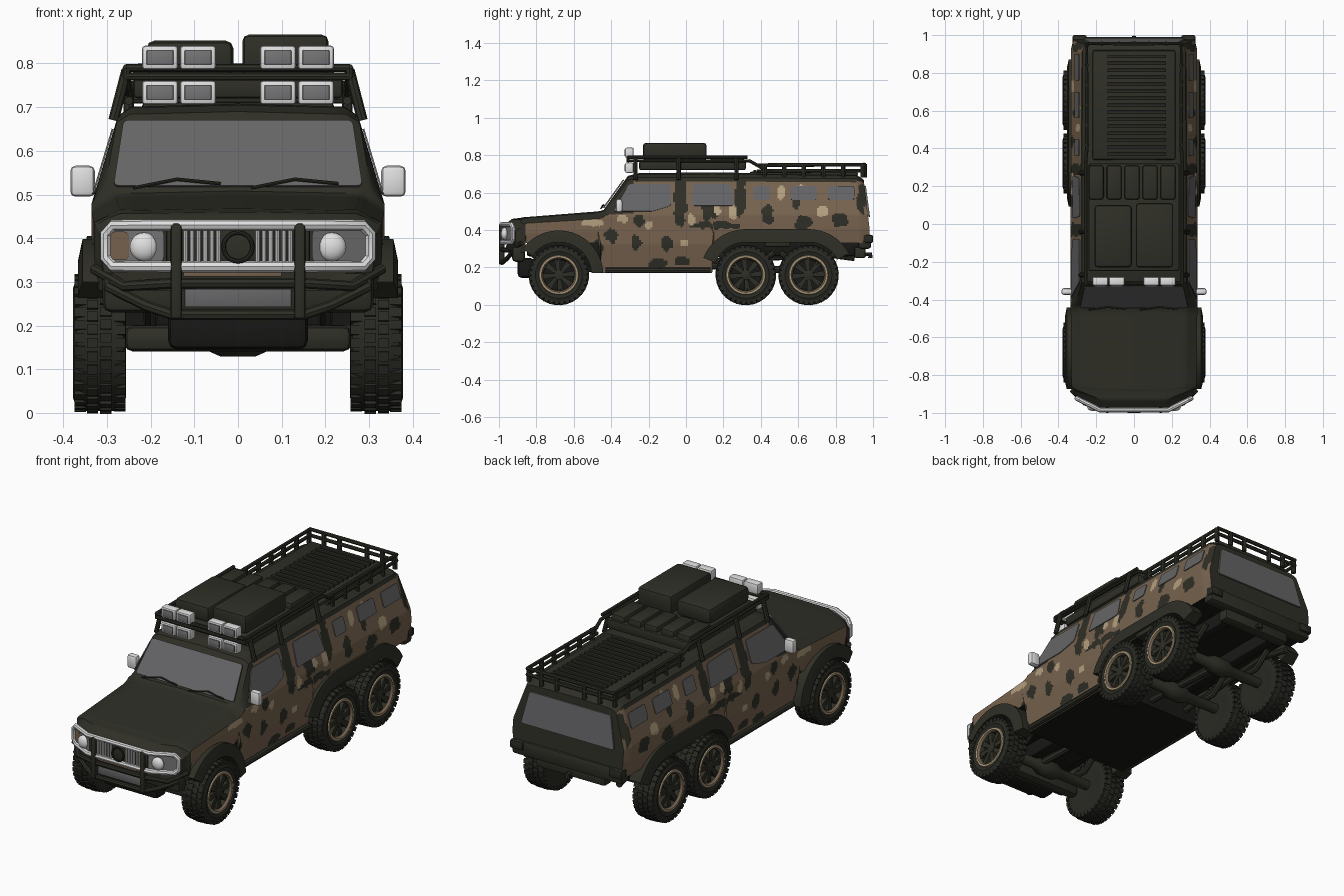
import bpy, bmesh, math
from mathutils import Matrix, Vector, noise
if "Cube" in bpy.data.objects:
    bpy.data.objects.remove(bpy.data.objects["Cube"])
def make_mat(name, *rgb):
    m = bpy.data.materials.new(name)
    m.use_nodes = True
    m.diffuse_color = (*rgb, 1)
    m.node_tree.nodes["Principled BSDF"].inputs["Base Color"].default_value = (*rgb, 1)
    return m
olive = make_mat("dark olive", .028, .028, .02)
brown = make_mat("camo brown", .185, .124, .077)
sand = make_mat("camo sand", .45, .35, .21)
glass = make_mat("grey glass", .13, .13, .135)
lens = make_mat("lamp lens", .18, .18, .185)
chrome = make_mat("bright metal", .75, .75, .75)
rubber = make_mat("tyre rubber", .022, .022, .017)
black = make_mat("underbody black", .009, .009, .008)
def smooth(ob, mirror, angle=35):
    bpy.ops.object.select_all(action="DESELECT")
    bpy.context.view_layer.objects.active = ob
    ob.select_set(True)
    if ob.type == "CURVE":
        bpy.ops.object.convert(target="MESH")
    bpy.ops.object.shade_smooth_by_angle(angle=math.radians(angle))
    if mirror:
        bpy.context.object.modifiers.new("mirror", "MIRROR")
def finish(name, bm, mats, mirror=False):
    bmesh.ops.recalc_face_normals(bm, faces=bm.faces)
    me = bpy.data.meshes.new(name)
    bm.to_mesh(me)
    for m in mats:
        me.materials.append(m)
    ob = bpy.data.objects.new(name, me)
    bpy.context.collection.objects.link(ob)
    smooth(ob, mirror)
def add_box(bm, lo, hi, xf=Matrix()):
    lo, hi = Vector(lo), Vector(hi)
    bmesh.ops.create_cube(bm, size=1, matrix=xf @ Matrix.Translation((lo + hi) / 2) @ Matrix.Diagonal((*(hi - lo), 1)))
def box(name, lo, hi, mat, mirror=False, bevel=.01):
    bm = bmesh.new()
    add_box(bm, lo, hi)
    bmesh.ops.bevel(bm, geom=bm.edges[:], offset=bevel, segments=2, affect="EDGES", profile=.5)
    finish(name, bm, [mat], mirror)
def tube(name, paths, r, mat, mirror=False, closed=False):
    cu = bpy.data.curves.new(name, "CURVE")
    cu.dimensions, cu.bevel_depth, cu.bevel_resolution, cu.use_fill_caps = "3D", r, 2, True
    for pts in paths:
        sp = cu.splines.new("POLY")
        sp.points.add(len(pts) - 1)
        sp.use_cyclic_u = closed
        for p, co in zip(sp.points, pts):
            p.co = (*co, 1)
    ob = bpy.data.objects.new(name, cu)
    bpy.context.collection.objects.link(ob)
    cu.materials.append(mat)
    smooth(ob, mirror)
def plate(name, pts, push, mat, mirror=False):
    bm = bmesh.new()
    bm.faces.new([bm.verts.new(p) for p in pts])
    bmesh.ops.bevel(bm, geom=bm.verts[:], offset=.012, segments=3, affect="VERTICES", profile=.5)
    ext = bmesh.ops.extrude_face_region(bm, geom=bm.faces[:])["geom"]
    bmesh.ops.translate(bm, vec=push, verts=[v for v in ext if isinstance(v, bmesh.types.BMVert)])
    finish(name, bm, [mat], mirror)
def lathe(name, prof, cy, cz, mats, bands, mirror=True, n=40):
    bm = bmesh.new()
    rings = [[bm.verts.new((x, cy + r * math.cos(math.tau * i / n), cz + r * math.sin(math.tau * i / n)))
              for i in range(n)] for x, r in prof]
    for k, (a, b) in enumerate(zip(rings, rings[1:])):
        for i in range(n):
            bm.faces.new((a[i], a[i - 1], b[i - 1], b[i])).material_index = bands[min(k, len(bands) - 1)]
    for ring in (rings[0], rings[-1]):
        bm.faces.new(ring).material_index = bands[-1]
    finish(name, bm, mats, mirror)
# Body shell stations: y, floor, roof edge height, roof crown, side x, roof edge x
STATIONS = [(-.98, .28, .41, .42, .31, .28), (-.93, .28, .445, .46, .325, .3),
            (-.885, .28, .45, .465, .33, .3), (-.875, .33, .45, .468, .33, .3),
            (-.47, .33, .475, .5, .335, .31), (-.455, .17, .48, .503, .335, .31),
            (-.44, .17, .485, .508, .335, .31), (-.31, .17, .665, .69, .335, .278),
            (-.25, .17, .68, .705, .335, .275), (.14, .17, .68, .708, .335, .275),
            (.15, .33, .68, .708, .335, .275), (.93, .33, .675, .697, .333, .273), (.98, .34, .65, .67, .32, .262)]
def half_section(y):
    a, b = next((a, b) for a, b in zip(STATIONS, STATIONS[1:]) if y <= b[0])
    t = (y - a[0]) / (b[0] - a[0])
    _, floor, edge, crown, side, top = [p + (q - p) * t for p, q in zip(a, b)]
    sh = min(.48, edge - .015)
    keys = [(0, floor), (side - (.03 if floor < .25 else .01), floor), (side, (floor + sh) / 2), (side, sh),
            (top, edge), (top - .03, edge + (crown - edge) * .75), (0, crown)]
    out = [keys[0]]
    for (a, b), n in zip(zip(keys, keys[1:]), (2, 14, 14, 20, 3, 8)):
        out += [(a[0] + (b[0] - a[0]) * i / n, a[1] + (b[1] - a[1]) * i / n) for i in range(1, n + 1)]
    return out
def warp(x, y, z):  # swept-back nose corners and a leaning tailgate
    if y < -.85:
        y += max(0, abs(x) - .17) * .48 * min(1, (-.85 - y) / .1)
    if y > .85:
        y -= max(0, z - .42) * .12 * (y - .85) / .13
    return (x, y, z)
# Camouflage patches: y, z and radii
DARK = [(-.27, .33, .03, .04), (-.25, .45, .03, .03), (-.1, .33, .03, .04), (-.15, .22, .05, .025),
        (-.02, .235, .04, .025), (.13, .5, .04, .05), (.16, .425, .14, .02), (.435, .48, .035, .05),
        (.63, .44, .05, .035), (.59, .55, .02, .05), (.82, .45, .04, .04), (.94, .56, .025, .08),
        (-.03, .57, .035, .16), (.29, .58, .03, .11), (-.4, .37, .03, .04), (-.47, .3, .03, .04)]
LIGHT = [(-.01, .33, .02, .02), (.25, .49, .02, .05), (.17, .51, .02, .03), (.03, .46, .02, .03), (-.34, .46, .03, .02),
         (-.5, .44, .06, .02), (.51, .6, .02, .04), (.61, .61, .02, .04), (.73, .5, .03, .03), (-.2, .43, .02, .02)]
def camo(c, nrm):
    if nrm.z < -.6 or (abs(nrm.y) > .8 and c.z < .36):
        return 3
    if nrm.z > .6 or c.z > .66 or c.y < -.86 or (c.y > .96 and abs(c.x) < .3) or (c.y < -.28 and c.z > .485):
        return 0
    wob = .9 * noise.noise(Vector((3, c.y * 26, c.z * 26)))
    for blobs, idx in ((LIGHT, 2), (DARK, 0)):
        if any(((c.y - y) / ry) ** 2 + ((c.z - z) / rz) ** 2 < 1 + wob for y, z, ry, rz in blobs):
            return idx
    return 1
bm = bmesh.new()
rings = []
for y in sorted({round(-.98 + i * .01, 4) for i in range(197)} | {s[0] for s in STATIONS}):
    h = half_section(y)
    rings.append([bm.verts.new(warp(x, y, z)) for x, z in h + [(-x, z) for x, z in h[-2:0:-1]]])
for a, b in zip(rings, rings[1:]):
    for i in range(len(a)):
        bm.faces.new((a[i], a[i - 1], b[i - 1], b[i]))
for ring in (rings[0], rings[-1]):
    bm.faces.new(ring)
bmesh.ops.recalc_face_normals(bm, faces=bm.faces)
for f in bm.faces:
    f.material_index = camo(f.calc_center_median(), f.normal)
finish("body_shell", bm, [olive, brown, sand, black])
# Windows and wipers
WINDOWS = {"front_side_window": [(-.39, .5), (-.18, .5), (-.08, .53), (-.08, .645), (-.305, .645)],
           "rear_side_window": [(.03, .53), (.26, .53), (.24, .645), (.04, .65)]}
for i, (y, w) in enumerate(((.36, .09), (.56, .14), (.76, .14))):
    WINDOWS["cargo_window_%d" % i] = [(y, .56), (y + w, .56), (y + w, .635), (y, .635)]
for name, pts in WINDOWS.items():
    plate(name, [(.336 - (z - .48) * .3, y, z) for y, z in pts], (.004, 0, .001), glass, True)
plate("windscreen", [(x, -.444 + (z - .508) * .714, z) for x, z in
                     ((-.285, .517), (.285, .517), (.262, .667), (-.262, .667))], (0, -.006, .004), glass)
plate("tailgate_window", [(-.27, .975, .47), (.27, .975, .47), (.235, .953, .635), (-.235, .953, .635)], (0, .009, 0), glass)
tube("wipers", [[(x, -.455, .515), (x + .1, -.44, .535), (x + .2, -.45, .525)] for x in (-.24, .03)], .004, olive)
# Wheel arch flares
def flare(name, first, last, r_in, r_out, start, end, x_out):
    bm = bmesh.new()
    angles = [math.radians(start + (end - start) * k / 24) for k in range(25)]
    rows = [[bm.verts.new((x, (last if a < math.pi / 2 else first) + r * math.cos(a), .16 + r * math.sin(a))) for a in angles]
            for x, r in ((.28, r_in), (x_out, r_in), (x_out, r_in + .015), (x_out - .01, r_out), (.28, r_out))]
    for a, b in zip(rows, rows[1:] + rows[:1]):
        for i in range(24):
            bm.faces.new((a[i], a[i + 1], b[i + 1], b[i]))
    for i in (0, 24):
        bm.faces.new([r[i] for r in rows])
    finish(name, bm, [olive], True)
flare("front_arch", -.68, -.68, .175, .238, 3, 144, .366)
flare("rear_arch", .32, .655, .175, .245, 28, 158, .356)
box("arch_bridge", (.28, .42, .31), (.345, .56, .4), olive, True)
# Wheels with tread blocks, spoked rims, axles and springs
TYRE = [(.262, .09), (.256, .122), (.262, .146), (.282, .156), (.35, .156), (.37, .147), (.378, .125), (.37, .1), (.3, .095)]
RIM = [(.3, .106), (.372, .106), (.377, .103), (.377, .093), (.368, .086), (.342, .082), (.342, .03), (.366, .026), (.37, .012)]
for label, cy in (("front", -.68), ("middle", .32), ("rear", .655)):
    lathe(label + "_tyre", TYRE, cy, .16, [rubber], [0])
    lathe(label + "_rim", RIM, cy, .16, [sand, brown, black, olive], [0, 0, 0, 1, 3, 2, 3])
    tread, spokes = bmesh.new(), bmesh.new()
    for i in range(32):
        hub = Matrix.Translation((0, cy, .16)) @ Matrix.Rotation(math.tau * i / 32, 4, "X")
        for k, (x, top) in enumerate(((.258, .157), (.29, .161), (.32, .161), (.348, .157))):
            add_box(tread, (x, -.011 + .012 * (k % 2), .138), (x + .026, .011 + .012 * (k % 2), top), hub)
        if i % 4 < 2:
            add_box(spokes, (.34, -.007, .02), (.364, .007, .088), hub)
    finish(label + "_tread", tread, [rubber], True)
    finish(label + "_spokes", spokes, [olive], True)
    lathe(label + "_axle", [(-.27, .026), (-.08, .028), (-.04, .046), (.04, .046), (.08, .028), (.27, .026)],
          cy, .175, [olive], [0], False, 16)
    tube(label + "_spring", [[(.2, cy + d, z) for d, z in ((-.15, .28), (-.06, .21), (.06, .21), (.15, .28))]], .016, olive, True)
# Chassis
box("chassis_rail", (.12, -.85, .26), (.17, .93, .34), black, True)
box("engine_sump", (-.11, -.8, .2), (.11, -.46, .34), black)
tube("driveshaft", [[(0, .1, .21), (0, .66, .18)], [(.05, -.68, .18), (.02, -.44, .2)]], .018, olive)
tube("exhaust", [[(-.22, .1, .23), (-.22, .75, .27), (-.24, .9, .25)]], .016, olive)
tube("side_step", [[(.315, -.43, .185), (.315, .13, .185)]], .015, olive, True)
# Grille, headlamps and nose trim
def nose(pts, gap):
    return [(x, -.99 - gap + max(0, abs(x) - .17) * .5, z) for x, z in pts]
HALF = [(.18, .43), (.285, .43), (.303, .41), (.303, .355), (.285, .335), (.18, .335)]
box("grille_panel", (-.165, -.986, .335), (.165, -.93, .425), olive)
tube("grille_surround", [nose(HALF + [(-x, z) for x, z in reversed(HALF)], 0)], .013, chrome, closed=True)
tube("grille_bars", [[(x, -.988, .345), (x, -.988, .418)] for x in (.045, .06, .075, .09, .105, .12)], .005, chrome, True)
ring = [(math.cos(i * math.pi / 12), math.sin(i * math.pi / 12)) for i in range(24)]
tube("grille_ring", [[(.033 * c, -.995, .38 + .033 * s) for c, s in ring]], .005, rubber, closed=True)
plate("lamp_panel", nose(((.17, .345), (.295, .345), (.295, .42), (.17, .42)), -.008), (0, -.007, 0), lens, True)
plate("corner_marker", nose(((-.25, .35), (-.292, .35), (-.292, .415), (-.25, .415)), 0), (0, -.003, 0), brown)
bm = bmesh.new()
bmesh.ops.create_uvsphere(bm, u_segments=20, v_segments=10, radius=.033,
                          matrix=Matrix.Translation((.215, -.97, .38)) @ Matrix.Diagonal((1, .6, 1, 1)))
finish("headlamp", bm, [chrome], True)
# Bull bar and front bumper
box("bull_bar_post", (.128, -1, .215), (.155, -.97, .435), olive, True, .008)
tube("bull_bar_tubes", [[(0, -.985, .297), (.15, -.985, .297), (.26, -.95, .29), (.33, -.88, .33)],
                        [(0, -.985, .225), (.15, -.985, .225), (.21, -.96, .245), (.3, -.92, .29)]], .012, olive, True)
box("bumper", (-.31, -.93, .23), (.31, -.86, .325), olive, bevel=.02)
box("bumper_strip", (-.125, -.985, .312), (.1, -.975, .326), brown, bevel=.002)
box("number_plate", (-.122, -.985, .242), (.122, -.976, .284), glass, bevel=.002)
box("skid_plate", (-.16, -.9, .145), (.16, -.81, .25), black, bevel=.02)
box("steering_guard", (-.26, -.8, .14), (.26, -.74, .2), olive, bevel=.02)
# Door mirrors
box("door_mirror", (.328, -.375, .495), (.384, -.34, .566), chrome, True, .012)
tube("mirror_arm", [[(.31, -.35, .5), (.35, -.355, .52)]], .008, olive, True)
# Rear bumper and tow hitch
box("rear_bumper", (-.32, .92, .3), (.32, .99, .38), olive, bevel=.015)
box("rear_step", (-.2, .9, .25), (.2, .96, .31), olive)
box("bumper_corner", (.25, .95, .33), (.325, 1, .375), rubber, True)
tube("tow_hook", [[(0, .9, .27), (0, .985, .27), (0, .985, .25)]], .013, olive)
# Front roof rack
tube("front_rack_rails", [[(.255, -.31, .79), (.255, -.31, .77), (.255, .34, .77), (.25, .41, .73)], [(.255, -.31, .79), (.255, .33, .79)],
                          [(0, -.31, .79), (.255, -.31, .79)], [(0, -.31, .77), (.255, -.31, .77)]], .009, olive, True)
tube("front_rack_legs", [[(.285, y, .67), (.255, y, .785)] for y in (-.27, -.04, .27)], .012, olive, True)
box("front_rack_floor", (-.24, -.25, .72), (.24, .32, .77), olive)
# Roof spotlights, two rows of two on each side
for row, z in (("lower", .706), ("upper", .786)):
    for side, x in (("inner", .05), ("outer", .137)):
        tag = "%s_%s_spotlight" % (row, side)
        box(tag, (x, -.325, z), (x + .083, -.28, z + .055), chrome, True, .008)
        box(tag + "_lens", (x + .011, -.33, z + .01), (x + .072, -.323, z + .045), lens, True, .002)
# Roof cargo
box("cargo_case_right", (-.21, -.23, .77), (-.01, .1, .853), olive, bevel=.02)
box("cargo_case_left", (.01, -.23, .77), (.207, .11, .866), olive, bevel=.015)
for i in range(5):
    box("cargo_can_%d" % i, (-.24 + i * .095, .13, .75), (-.16 + i * .095, .31, .8), olive, bevel=.012)
# Rear roof rack and slatted deck
tube("rear_rack_rails", [[(.25, .38, z - .003), (.25, .955, z), (0, .955, z)] for z in (.718, .75)], .01, olive, True)
tube("rear_rack_posts", [[(.25, .42 + i * .105, .68), (.25, .42 + i * .105, .752)] for i in range(6)]
     + [[(x, .955, .68), (x, .955, .752)] for x in (.08, .17)], .012, olive, True)
box("roof_deck", (-.22, .34, .69), (.22, .92, .712), olive)
for i in range(15):
    box("deck_slat_%d" % i, (-.14, .36 + i * .037, .705), (.17, .378 + i * .037, .722), rubber, bevel=.003)
